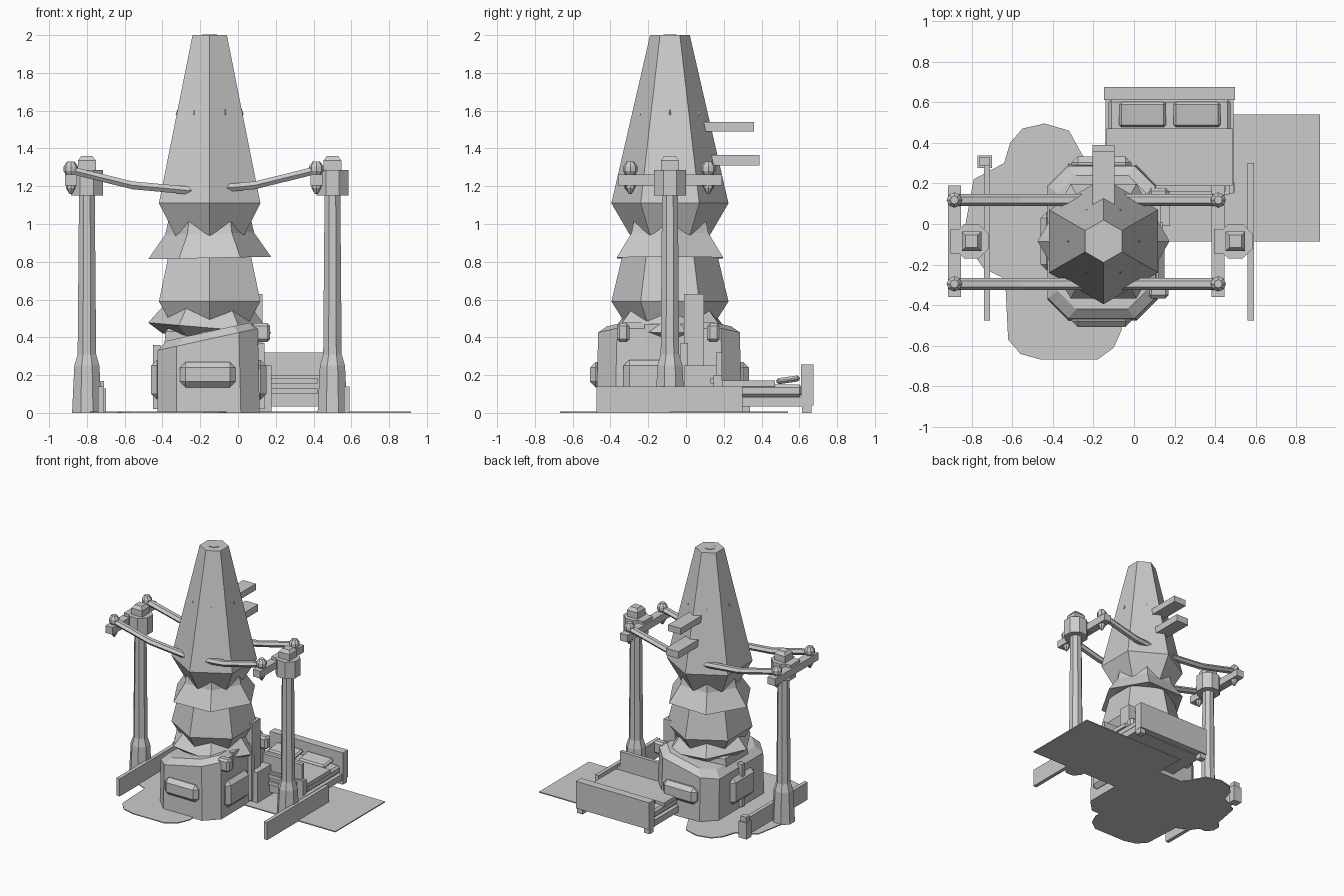
import bpy, bmesh, math
from mathutils import Vector

if "Cube" in bpy.data.objects:
    bpy.data.objects.remove(bpy.data.objects["Cube"])

CX, CY = -0.15, -0.085   # tower axis


def finish(bm, name):
    bmesh.ops.recalc_face_normals(bm, faces=bm.faces[:])
    me = bpy.data.meshes.new(name)
    bm.to_mesh(me)
    bm.free()
    ob = bpy.data.objects.new(name, me)
    bpy.context.collection.objects.link(ob)
    return ob


def loft(name, rings):
    """Skin a list of equal-length vertex rings and cap both ends."""
    bm = bmesh.new()
    vs = [[bm.verts.new(p) for p in r] for r in rings]
    n = len(rings[0])
    for a, b in zip(vs, vs[1:]):
        for i in range(n):
            j = (i + 1) % n
            bm.faces.new((a[i], a[j], b[j], b[i]))
    bm.faces.new(vs[0][::-1])
    bm.faces.new(vs[-1])
    return finish(bm, name)


def turned(name, x, y, profile, n=6, turn=0.0, tilt=0.0):
    """Faceted solid from (radius, z) pairs; tilt slopes z along x."""
    rings = []
    for r, z in profile:
        ang = [math.radians(turn) + 2 * math.pi * i / n for i in range(n)]
        rings.append([(x + r * math.cos(a), y + r * math.sin(a),
                       z + tilt * r * math.cos(a)) for a in ang])
    return loft(name, rings)


def box(name, x0, x1, y0, y1, z0, z1, bevel=0.0):
    bm = bmesh.new()
    bmesh.ops.create_cube(bm, size=1)
    for v in bm.verts:
        v.co = Vector(((x0 + x1) / 2 + v.co.x * (x1 - x0),
                       (y0 + y1) / 2 + v.co.y * (y1 - y0),
                       (z0 + z1) / 2 + v.co.z * (z1 - z0)))
    ob = finish(bm, name)
    if bevel:
        m = ob.modifiers.new("bevel", 'BEVEL')
        m.width, m.segments = bevel, 1
    return ob


def oct_ring(x0, x1, y0, y1, c, zf):
    pts = [(x0 + c, y0), (x1 - c, y0), (x1, y0 + c), (x1, y1 - c),
           (x1 - c, y1), (x0 + c, y1), (x0, y1 - c), (x0, y0 + c)]
    return [(x, y, zf(x)) for x, y in pts]


# Tower: hexagonal tiers and counter-rotated flared skirts
turned("upper_spire", CX, CY, [(.19, .90), (.205, .93), (.31, 1.11), (.105, 2.0)], turn=30)
turned("spire_tip", CX, CY, [(.04, 1.98), (.04, 2.004)])
turned("upper_skirt", CX, CY, [(.25, .84), (.325, .82), (.235, .95), (.21, 1.06)], tilt=.02)
turned("lower_tier", CX, CY, [(.19, .40), (.31, .59), (.25, .84), (.2, .9)], turn=30)
turned("lower_skirt", CX, CY, [(.25, .40), (.325, .45), (.25, .54), (.21, .60)], tilt=-.085)
turned("skirt_collar", CX, CY, [(.28, .33), (.27, .43), (.2, .50)], turn=30)

# Small studs on the spire faces
for i in range(6):
    a = math.radians(60 * i)
    turned("spire_stud", CX + .165 * math.cos(a), CY + .165 * math.sin(a),
           [(.006, 1.575), (.016, 1.58), (.004, 1.61)], n=4)

# Slabs projecting from the back of the spire
box("upper_slab", -.205, -.095, .06, .36, 1.49, 1.54)
box("lower_slab", -.205, -.095, .10, .39, 1.31, 1.365)

# Chamfered base with a sloping top
top = lambda x: .37 + .22 * (x + .43)
loft("tower_base", [
    oct_ring(-.425, .115, -.475, .295, .10, lambda x: 0),
    oct_ring(-.425, .105, -.465, .285, .10, lambda x: top(x) - .04),
    oct_ring(-.375, .06, -.42, .24, .09, top)])

# Panels on the four base sides
box("front_panel", -.307, -.013, -.508, -.44, .135, .27, .03)
box("back_panel", -.307, -.013, .26, .333, .135, .27, .03)
box("left_panel", -.46, -.40, -.23, .06, .07, .28, .03)
box("right_panel", .08, .15, -.33, -.05, .07, .28, .03)
box("left_strap", -.45, -.41, -.10, -.06, .02, .36)
box("right_strap", .10, .14, -.03, .01, .02, .37)
box("side_step", .10, .177, -.01, .19, 0, .25)

# Upright plate and brackets on the right flank
box("upright_plate", .03, .13, -.01, .095, .25, .63)
box("plate_foot", -.02, .11, -.22, 0, .36, .47)
for y in (-.333, .145):
    box("side_bracket", .07, .17, y - .033, y + .033, .375, .475, .015)

# Two matching poles with cross arms, insulators and a low rail
for px in (-.80, .50):
    turned("pole", px, CY, [(.085, 0), (.072, .25), (.053, .31), (.045, 1.17)],
           n=8, turn=22.5)
    turned("pole_collar", px, CY, [(.092, 1.15), (.092, 1.285)], n=8, turn=22.5)
    loft("pole_cap", [
        [(px + sx * w, CY + sy * w, z) for sx, sy in ((-1, -1), (1, -1), (1, 1), (-1, 1))]
        for w, z in ((.048, 1.2), (.048, 1.335), (.03, 1.36))])
    ax = px - .085
    box("cross_arm", ax - .032, ax + .032, -.36, .19, 1.205, 1.262)
    box("arm_bracket", ax - .02, px, CY - .06, CY + .06, 1.20, 1.285)
    for y in (-.295, .118):
        turned("insulator", ax, y, [(.008, 1.16), (.026, 1.19), (.026, 1.26),
                                    (.038, 1.28), (.038, 1.305), (.02, 1.33)], n=8)
    box("low_rail", px + .06, px + .09, -.475, .30, 0, .14)
box("rail_post", -.77, -.70, .275, .338, 0, .13)
box("rail_post_cap", -.76, -.71, .285, .328, .13, .17)

# Sagging wires running through the tower
for y in (-.295, .118):
    rings = []
    for x, z in ((-.885, 1.285), (-.56, 1.205), (-.235, 1.175), (.09, 1.205), (.415, 1.285)):
        rings.append([(x, y + .03 * math.cos(math.pi * i / 3),
                       z + .024 * math.sin(math.pi * i / 3)) for i in range(6)])
    loft("wire", rings)

# Bed behind the tower
box("headboard", -.148, .497, .61, .675, .04, .255)
box("footboard", -.14, .47, .145, .19, .04, .20)
box("footboard_top", .09, .45, .16, .19, .20, .32)
box("bed_frame", -.14, .49, .15, .62, .035, .085)
box("mattress", -.125, .475, .18, .615, .085, .15, .015)
box("blanket", -.135, .485, .19, .47, .14, .172)
for z in (.10, .155):
    box("bed_slat", .10, .42, .13, .16, z, z + .03)
for x in (-.12, .47):
    for y in (.18, .64):
        box("bed_leg", x - .025, x + .025, y - .025, y + .025, 0, .05)
for x in (.042, .31):
    p = box("pillow", -.116, .116, -.063, .063, -.016, .016, .012)
    p.location = (x, .54, .175)
    p.rotation_euler = (math.radians(8), 0, 0)

# Thin ground patches
box("ground_mat", .0, .917, -.085, .54, 0, .008)
blob = [(-.83, 0), (-.79, .22), (-.64, .30), (-.61, .40), (-.55, .47), (-.44, .495),
        (-.32, .46), (-.26, .35), (-.10, .10), (-.06, -.52), (-.10, -.61), (-.18, -.668),
        (-.46, -.668), (-.56, -.64), (-.62, -.57), (-.635, -.27), (-.74, -.22), (-.81, -.12)]
loft("ground_patch", [[(x, y, z) for x, y in blob] for z in (0, .007)])
